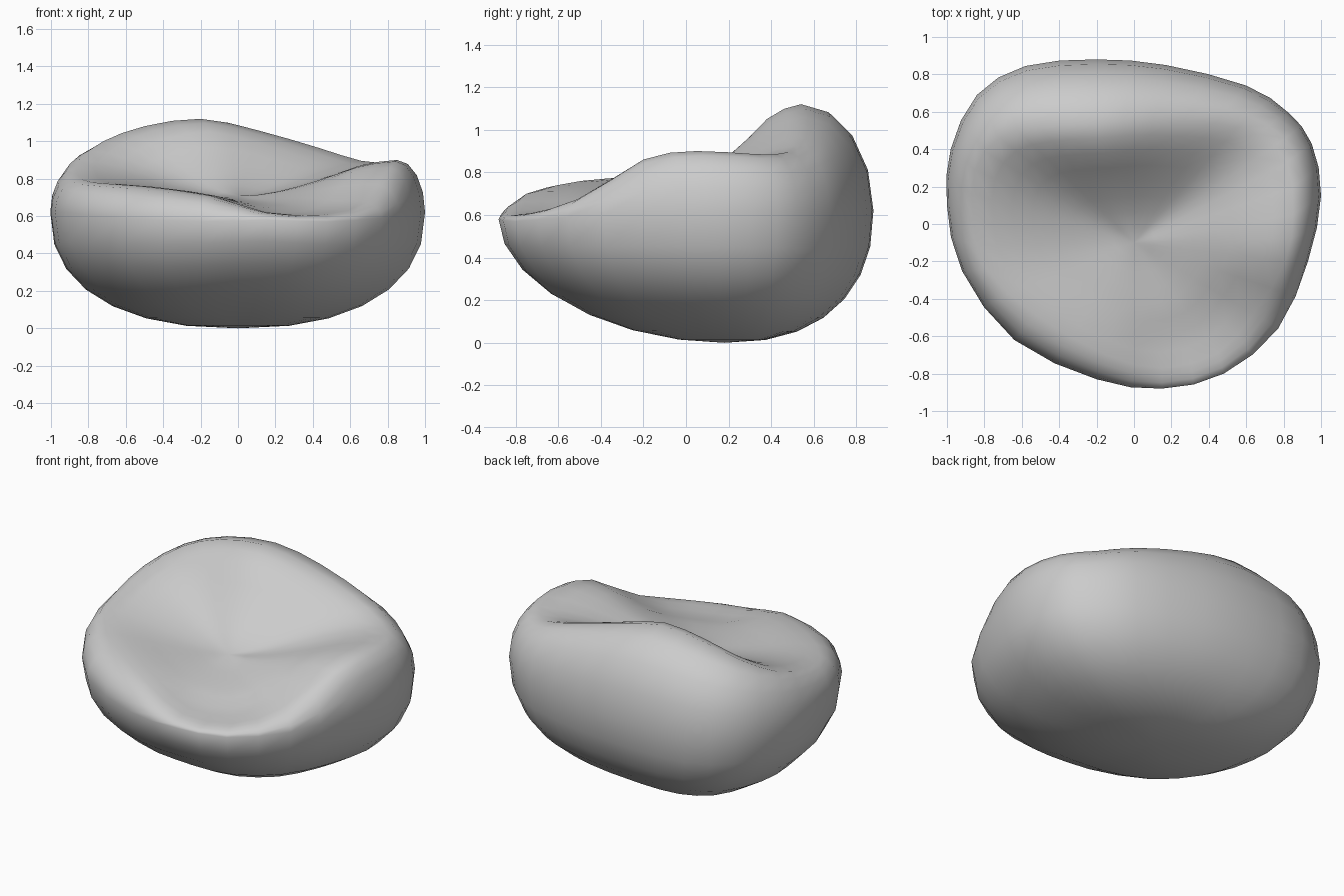
import bpy, bmesh
from math import sin, cos, pi
from mathutils import Vector

if "Cube" in bpy.data.objects:
    bpy.data.objects.remove(bpy.data.objects["Cube"])

# Stations around the bag: widest point (x, y, z), then crest of the rim (x, y, z)
STATIONS = [
    (1.0, .15, .62, .85, .05, .90), (.95, .43, .62, .82, .33, .885),
    (.82, .60, .62, .66, .48, .895), (.60, .74, .62, .43, .54, .965),
    (.17, .85, .62, .10, .56, 1.06), (-.20, .88, .62, -.20, .54, 1.12),
    (-.58, .845, .62, -.50, .52, 1.08), (-.84, .69, .62, -.72, .46, 1.0),
    (-.98, .40, .62, -.85, .29, .90), (-1.0, .10, .62, -.86, .02, .82),
    (-.92, -.25, .62, -.78, -.25, .78), (-.64, -.62, .59, -.52, -.49, .76),
    (-.20, -.83, .57, -.15, -.70, .71), (.15, -.88, .58, .15, -.77, .62),
    (.48, -.80, .57, .45, -.69, .61), (.77, -.56, .59, .64, -.48, .68),
    (.93, -.20, .61, .81, -.20, .86),
]
BASE = Vector((0, .18, 0))
DIP = Vector((0, -.10, .69))


def halfway(i):
    """Catmull-Rom midpoint between station i and the next."""
    n = len(STATIONS)
    a, b, c, d = (STATIONS[(i + k) % n] for k in (-1, 0, 1, 2))
    return [(9 * (q + r) - p - s) / 16 for p, q, r, s in zip(a, b, c, d)]


def profile(station):
    """Points from near the base, over the rim, to near the seat centre."""
    wide, rim = Vector(station[:3]), Vector(station[3:])
    # fuller curve at the sides and back, flatter at the front
    power = 2 / (2.05 + .25 * wide.y + .22 * abs(wide.x))
    pts = []
    for i in range(1, 8):
        a = i / 7 * pi / 2
        p = BASE.lerp(wide, sin(a) ** power)
        p.z = wide.z * (1 - max(cos(a), 0) ** power)
        pts.append(p)
    for i in range(1, 5):
        a = i / 4 * pi / 2
        p = wide.lerp(rim, 1 - cos(a))
        p.z = wide.z + (rim.z - wide.z) * sin(a)
        pts.append(p)
    for i in range(1, 8):
        t = i / 8
        p = rim.lerp(DIP, t)
        drop = .15 * t + .85 * (1 - cos(pi * t)) / 2
        p.z = rim.z + (DIP.z - rim.z) * drop
        pts.append(p)
    return pts


# Beanbag: skin the profiles and close with fans at base and seat
bm = bmesh.new()
rows = [s for i, st in enumerate(STATIONS) for s in (st, halfway(i))]
cols = [[bm.verts.new(p) for p in profile(s)] for s in rows]
bottom, seat = bm.verts.new(BASE), bm.verts.new(DIP)
for a, b in zip(cols, cols[1:] + cols[:1]):
    for i in range(len(a) - 1):
        bm.faces.new((a[i], b[i], b[i + 1], a[i + 1]))
    bm.faces.new((bottom, b[0], a[0]))
    bm.faces.new((a[-1], b[-1], seat))

# Relax the dished seat so it reads as soft fabric
dish = [v for c in cols for v in c[13:]] + [seat]
for _ in range(8):
    bmesh.ops.smooth_vert(bm, verts=dish, factor=.5, use_axis_z=True)

bmesh.ops.recalc_face_normals(bm, faces=bm.faces)
for f in bm.faces:
    f.smooth = True
mesh = bpy.data.meshes.new("beanbag_chair")
bm.to_mesh(mesh)
bm.free()
bpy.context.collection.objects.link(bpy.data.objects.new("beanbag_chair", mesh))
